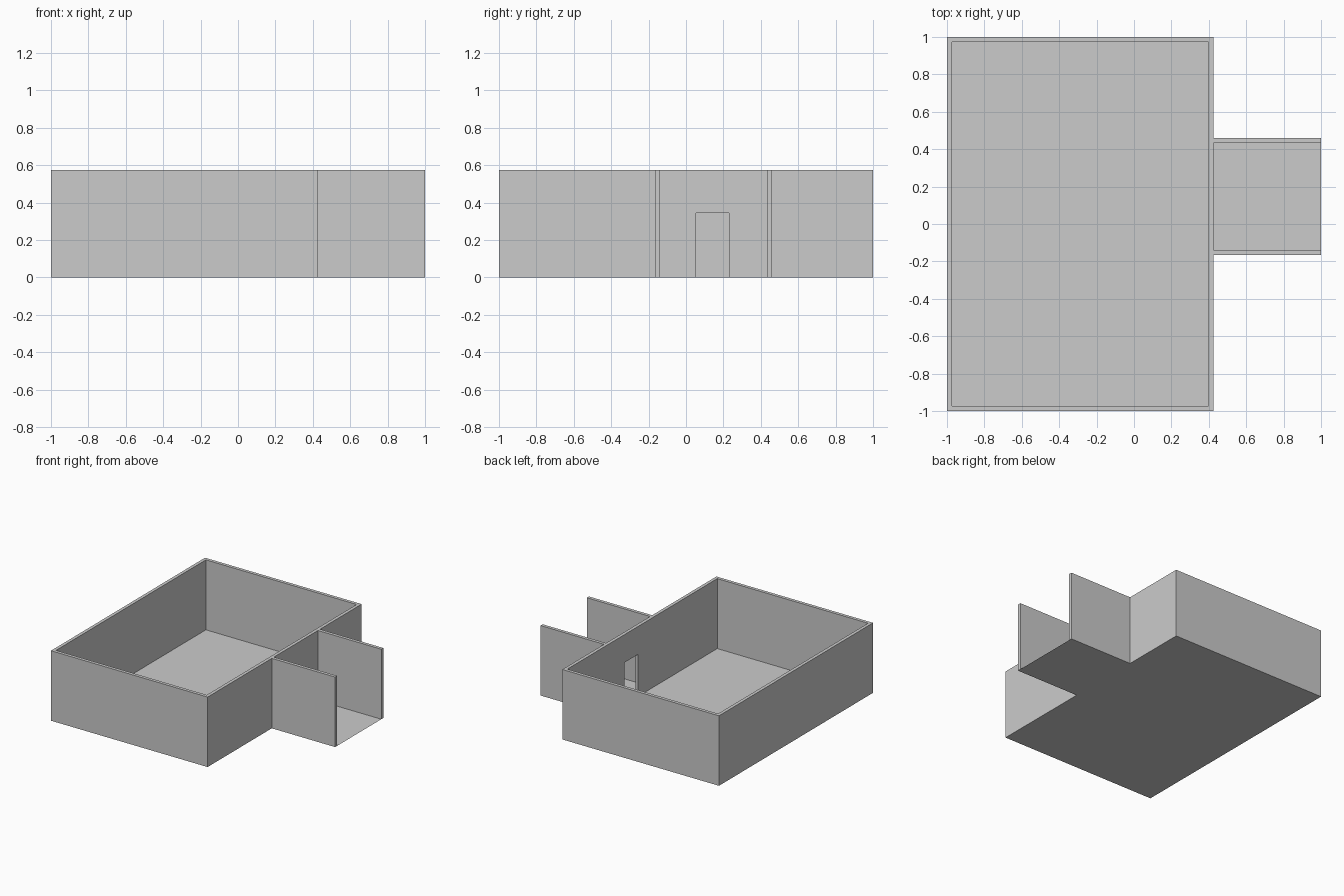
import bpy, bmesh

if "Cube" in bpy.data.objects:
    bpy.data.objects.remove(bpy.data.objects["Cube"])

H = 0.575            # wall height
T = 0.027            # wall thickness
X0, X1, X2 = -1.0, 0.424, 1.0      # room left, room right, annex end
A0, A1 = -0.167, 0.459             # annex outer sides in y
D0, D1, DH = 0.053, 0.230, 0.345   # doorway sides and height


def finish(name, bm):
    mesh = bpy.data.meshes.new(name)
    bm.to_mesh(mesh)
    bm.free()
    ob = bpy.data.objects.new(name, mesh)
    bpy.context.collection.objects.link(ob)
    return ob


def rect(bm, x0, x1, y0, y1, z):
    return [bm.verts.new(p) for p in
            ((x0, y0, z), (x1, y0, z), (x1, y1, z), (x0, y1, z))]


def floor(name, x0, x1, y0, y1):
    bm = bmesh.new()
    bm.faces.new(rect(bm, x0, x1, y0, y1, 0))
    return finish(name, bm)


def box(name, x0, x1, y0, y1, z0, z1):
    bm = bmesh.new()
    face = bm.faces.new(rect(bm, x0, x1, y0, y1, z0))
    top = bmesh.ops.extrude_face_region(bm, geom=[face])["geom"]
    verts = [v for v in top if isinstance(v, bmesh.types.BMVert)]
    bmesh.ops.translate(bm, verts=verts, vec=(0, 0, z1 - z0))
    bmesh.ops.recalc_face_normals(bm, faces=bm.faces)
    return finish(name, bm)


# Room walls: one closed ring with a rectangular section
bm = bmesh.new()
outer, inner = (X0, X1, -1, 1), (X0 + T, X1 - T, -1 + T, 1 - T)
loops = [rect(bm, *outer, 0), rect(bm, *outer, H),
         rect(bm, *inner, H), rect(bm, *inner, 0)]
for k in range(4):
    a, b = loops[k], loops[(k + 1) % 4]
    for i in range(4):
        j = (i + 1) % 4
        bm.faces.new((a[i], a[j], b[j], b[i]))
bmesh.ops.recalc_face_normals(bm, faces=bm.faces)
walls = finish("room_walls", bm)

# Doorway cut through the right wall
cutter = box("doorway_cutter", X1 - 2 * T, X1 + T, D0, D1, -0.1, DH)
cutter.hide_render = True
cutter.hide_set(True)
cutter.display_type = 'WIRE'
cut = walls.modifiers.new("doorway", 'BOOLEAN')
cut.operation = 'DIFFERENCE'
cut.solver = 'EXACT'
cut.object = cutter

# Annex side walls, open at the far end
box("annex_front_wall", X1, X2, A0, A0 + T, 0, H)
box("annex_back_wall", X1, X2, A1 - T, A1, 0, H)

# Thin floors facing up
floor("room_floor", X0 + T, X1 - T, -1 + T, 1 - T)
floor("doorway_floor", X1 - T, X1, D0, D1)
floor("annex_floor", X1, X2, A0 + T, A1 - T)
